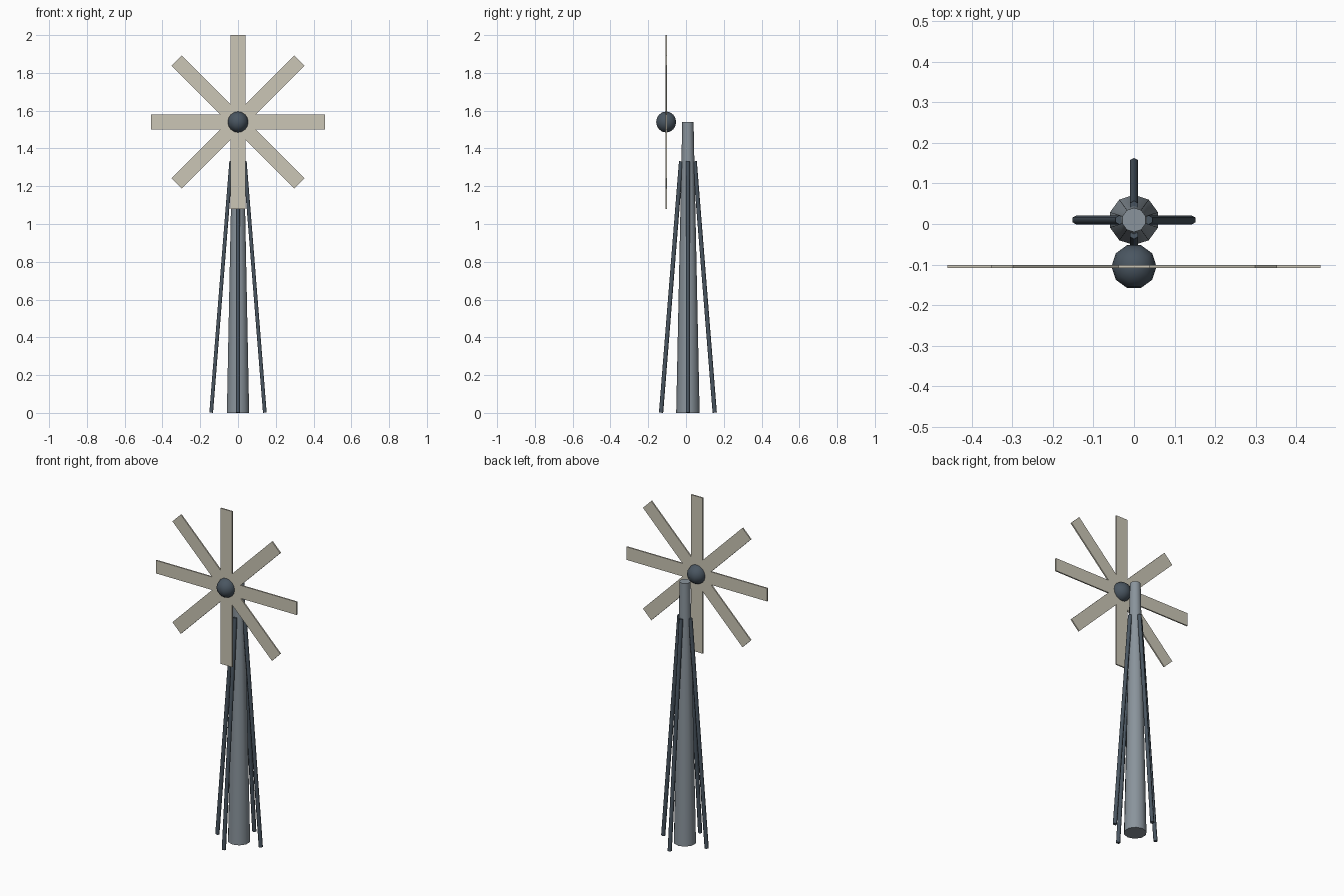
import bpy, math
from math import sin, cos, pi
from mathutils import Vector

if "Cube" in bpy.data.objects:
    bpy.data.objects.remove(bpy.data.objects["Cube"])

AXIS_Y = 0.01      # tower axis
HUB_Y = -0.105     # rotor plane
HUB_Z = 1.54


def material(name, rgb):
    def lin(c):
        c /= 255
        return c / 12.92 if c <= 0.04045 else ((c + 0.055) / 1.055) ** 2.4
    m = bpy.data.materials.new(name)
    m.diffuse_color = (*[lin(c) for c in rgb], 1)
    m.use_nodes = True
    m.node_tree.nodes["Principled BSDF"].inputs["Base Color"].default_value = m.diffuse_color
    return m


STEEL = material("light steel", (138, 148, 156))
DARK = material("dark steel", (74, 86, 97))
BLADE = material("pale blade", (203, 198, 182))


def finish(name, mat, smooth=None):
    ob = bpy.context.object
    ob.name = name
    ob.data.materials.append(mat)
    if smooth:
        bpy.ops.object.shade_smooth_by_angle(angle=math.radians(smooth))
    return ob


# Tapered ten-sided tower (cone primitive has a vertex on the y axis)
bpy.ops.mesh.primitive_cone_add(vertices=10, radius1=0.062, radius2=0.03, depth=HUB_Z,
                                location=(0, AXIS_Y, HUB_Z / 2))
finish("tower", STEEL, 40)

# Four slanted brace legs
for name, dx, dy in (("right_leg", 1, 0), ("back_leg", 0, 1),
                     ("left_leg", -1, 0), ("front_leg", 0, -1)):
    foot = Vector((dx * 0.142, AXIS_Y + dy * 0.142, 0.001))
    top = Vector((dx * 0.036, AXIS_Y + dy * 0.036, 1.332))
    d = top - foot
    bpy.ops.mesh.primitive_cylinder_add(vertices=6, radius=0.0113, depth=d.length,
                                        location=(foot + top) / 2)
    bpy.context.object.rotation_euler = (-math.atan2(d.y, d.z), math.atan2(d.x, d.z), 0)
    finish(name, DARK, 61)

# Hub ball
bpy.ops.mesh.primitive_uv_sphere_add(segments=10, ring_count=8, radius=0.0555,
                                     location=(0, HUB_Y, HUB_Z), rotation=(0, 0, pi / 2))
finish("hub", DARK, 60)

# Eight-bladed rotor: one star outline, extruded
LENGTH, HALF_W, HALF_T = 0.46, 0.0385, 0.004
notch = HALF_W / sin(pi / 8)
outline = []
for i in range(8):
    a = i * pi / 4
    for s in (-HALF_W, HALF_W):
        outline.append((LENGTH * cos(a) - s * sin(a), LENGTH * sin(a) + s * cos(a)))
    outline.append((notch * cos(a + pi / 8), notch * sin(a + pi / 8)))
n = len(outline)
verts = [(x, y, z) for y in (-HALF_T, HALF_T) for x, z in outline]
# Each blade is a quad; the middle is an octagon through the notches
faces = []
for i in range(8):
    k = 3 * i
    blade = [(k - 1) % n, k, k + 1, k + 2]
    faces += [blade, [v + n for v in reversed(blade)]]
middle = [3 * i + 2 for i in range(8)]
faces += [middle, [v + n for v in reversed(middle)]]
faces += [[(i + 1) % n, i, i + n, (i + 1) % n + n] for i in range(n)]
mesh = bpy.data.meshes.new("rotor_blades")
mesh.from_pydata(verts, [], faces)
mesh.update()
rotor = bpy.data.objects.new("rotor_blades", mesh)
rotor.location = (0, HUB_Y, HUB_Z)
bpy.context.collection.objects.link(rotor)
mesh.materials.append(BLADE)
